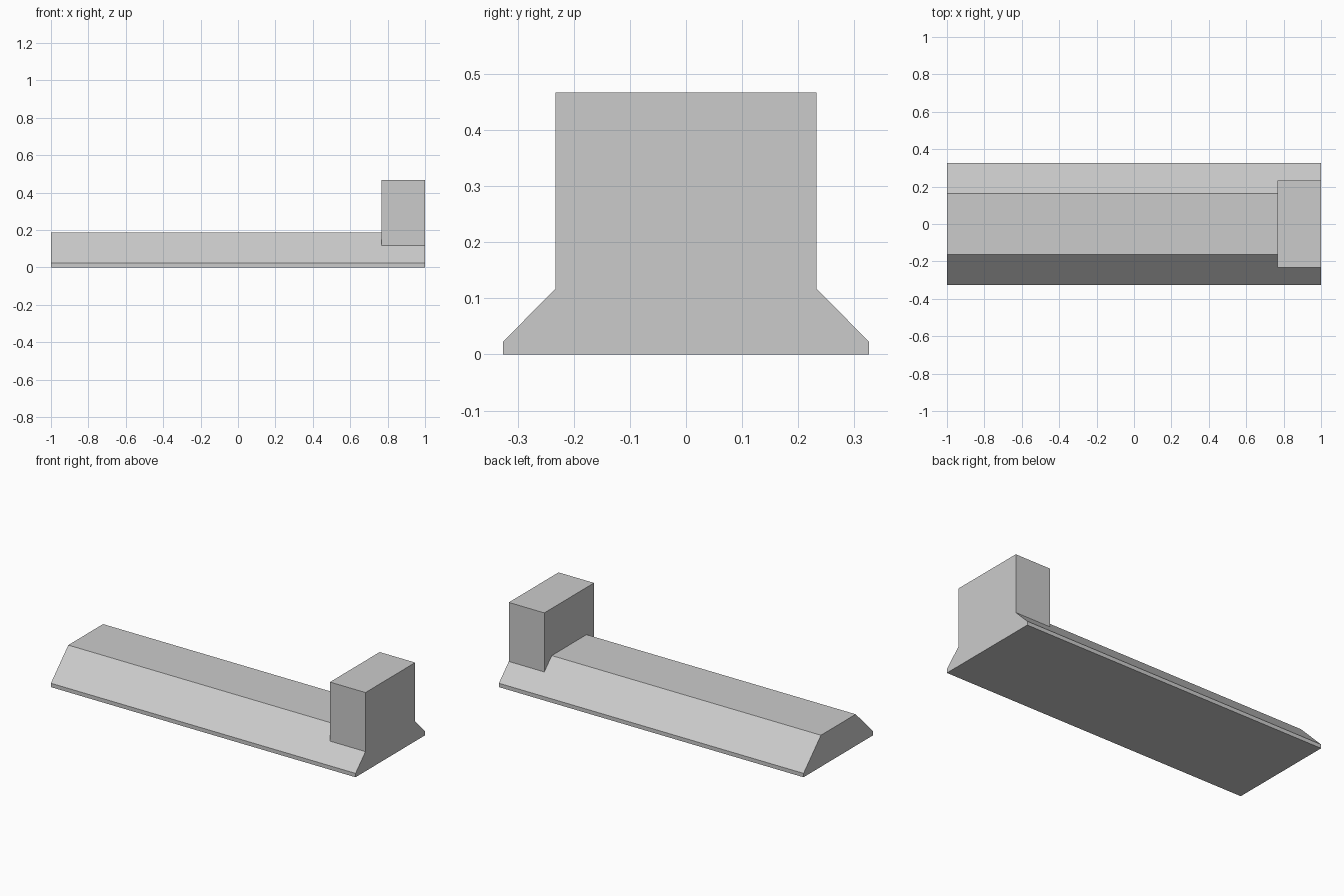
import bpy
import bmesh

cube = bpy.data.objects.get("Cube")
if cube:
    bpy.data.objects.remove(cube, do_unlink=True)

grey = bpy.data.materials.new("plain grey")
grey.use_nodes = True
colour = (0.6, 0.6, 0.6, 1)
grey.diffuse_color = colour
grey.node_tree.nodes["Principled BSDF"].inputs["Base Color"].default_value = colour


def prism(name, half_profile, x0, x1):
    """Extrude a mirrored (y, z) half profile along x."""
    profile = half_profile + [(-y, z) for y, z in reversed(half_profile)]
    bm = bmesh.new()
    cap = bm.faces.new([bm.verts.new((x0, y, z)) for y, z in profile])
    side = bmesh.ops.extrude_face_region(bm, geom=[cap])["geom"]
    moved = [v for v in side if isinstance(v, bmesh.types.BMVert)]
    bmesh.ops.translate(bm, verts=moved, vec=(x1 - x0, 0, 0))
    bmesh.ops.recalc_face_normals(bm, faces=bm.faces)
    mesh = bpy.data.meshes.new(name)
    bm.to_mesh(mesh)
    bm.free()
    mesh.materials.append(grey)
    obj = bpy.data.objects.new(name, mesh)
    bpy.context.collection.objects.link(obj)
    return obj


# Long base with a narrow foot and sloped shoulders
base = prism("sloped_base", [(0.326, 0), (0.326, 0.023), (0.163, 0.187)], -1, 1)

# Upright block rising from the left end
block = prism("end_block", [(0.233, 0.06), (0.233, 0.467)], 0.767, 1)

# Weld the two into one solid
union = base.modifiers.new("weld", "BOOLEAN")
union.operation = "UNION"
union.solver = "EXACT"
union.object = block
bpy.context.view_layer.objects.active = base
bpy.ops.object.modifier_apply(modifier=union.name)
bpy.data.objects.remove(block, do_unlink=True)

# Merge the flush end faces into a single flat face
bm = bmesh.new()
bm.from_mesh(base.data)
bmesh.ops.dissolve_limit(bm, angle_limit=0.01, verts=bm.verts, edges=bm.edges)
bm.to_mesh(base.data)
bm.free()
base.name = "base_with_end_block"
